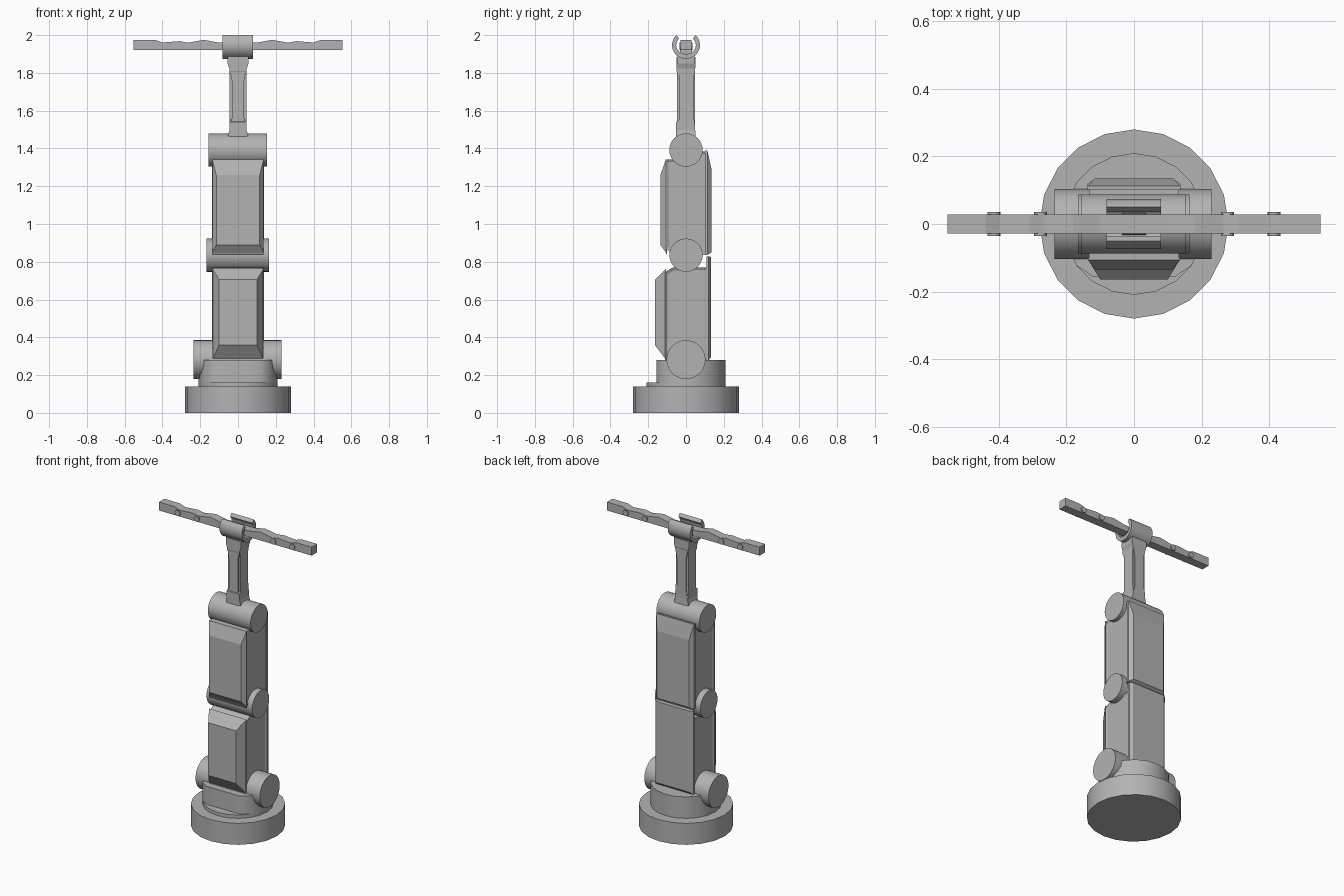
import bpy, bmesh, math

if "Cube" in bpy.data.objects:
    bpy.data.objects.remove(bpy.data.objects["Cube"])

mat = bpy.data.materials.new("plain grey")
mat.diffuse_color = (0.45, 0.45, 0.45, 1)
mat.use_nodes = True
mat.node_tree.nodes["Principled BSDF"].inputs["Base Color"].default_value = mat.diffuse_color


def finish(name, bm, smooth=False):
    bmesh.ops.remove_doubles(bm, verts=bm.verts, dist=1e-5)
    bmesh.ops.recalc_face_normals(bm, faces=bm.faces)
    me = bpy.data.meshes.new(name)
    bm.to_mesh(me)
    bm.free()
    ob = bpy.data.objects.new(name, me)
    bpy.context.collection.objects.link(ob)
    me.materials.append(mat)
    if smooth:
        bpy.ops.object.select_all(action='DESELECT')
        ob.select_set(True)
        bpy.context.view_layer.objects.active = ob
        bpy.ops.object.shade_smooth_by_angle(angle=math.radians(35))
    return ob


def loft(name, rings, smooth=False):
    """Skin equal-length point rings and cap both ends."""
    bm = bmesh.new()
    vs = [[bm.verts.new(p) for p in r] for r in rings]
    n = len(vs[0])
    for a, b in zip(vs, vs[1:]):
        for i in range(n):
            j = (i + 1) % n
            bm.faces.new((a[i], a[j], b[j], b[i]))
    bm.faces.new(vs[0])
    bm.faces.new(vs[-1])
    return finish(name, bm, smooth)


def disc(r, z, front=-9):
    return [(r * math.sin(math.tau * i / 20), max(front, r * math.cos(math.tau * i / 20)), z)
            for i in range(20)]


def x_cyl(name, r, x0, x1, z, n=32):
    ring = [(r * math.cos(math.tau * i / n), z + r * math.sin(math.tau * i / n)) for i in range(n)]
    return loft(name, [[(x, y, h) for y, h in ring] for x in (x0, x1)], True)


def extrude_x(name, prof, x0, x1, smooth=False):
    return loft(name, [[(x, y, z) for y, z in prof] for x in (x0, x1)], smooth)


def extrude_y(name, prof, y0, y1):
    return loft(name, [[(x, y, z) for x, z in prof] for y in (y0, y1)])


def rect(w, z0, z1, y):
    return [(-w, y, z0), (w, y, z0), (w, y, z1), (-w, y, z1)]


def inset_sides(ob, thick, depth):
    """Recess a panel into the left and right faces."""
    bm = bmesh.new()
    bm.from_mesh(ob.data)
    sides = [f for f in bm.faces if abs(f.normal.x) > 0.9]
    bmesh.ops.inset_individual(bm, faces=sides, thickness=thick, depth=-depth)
    bm.to_mesh(ob.data)
    bm.free()


# turntable base, with a flat-fronted collar and low front lip
loft("base", [disc(0.28, 0), disc(0.28, 0.14)], True)
loft("front_lip", [disc(0.21, 0.13), disc(0.21, 0.162)], True)
loft("collar", [disc(0.21, 0.13, -0.155), disc(0.21, 0.28, -0.155)], True)

# hinge barrels
x_cyl("base_hinge", 0.103, -0.235, 0.23, 0.282)
x_cyl("middle_hinge", 0.088, -0.166, 0.164, 0.835)
x_cyl("upper_hinge", 0.088, -0.157, 0.153, 1.392)

# lower arm
lower = extrude_x("lower_arm_body", [(-0.11, 0.28), (0.11, 0.28), (0.11, 0.77),
                                     (-0.07, 0.77), (-0.11, 0.745)], -0.134, 0.134)
inset_sides(lower, 0.018, 0.008)
loft("lower_front_cover", [rect(0.136, 0.28, 0.765, -0.105), rect(0.1, 0.36, 0.705, -0.165)])
loft("lower_back_plate", [rect(0.137, 0.28, 0.828, 0.108), rect(0.137, 0.28, 0.828, 0.12),
                          rect(0.118, 0.295, 0.826, 0.132)])

# upper arm
upper = extrude_x("upper_arm_body", [(-0.105, 0.87), (-0.07, 0.835), (0.11, 0.835),
                                     (0.11, 1.385), (0.07, 1.385), (-0.02, 1.345),
                                     (-0.105, 1.34)], -0.134, 0.134)
inset_sides(upper, 0.018, 0.008)
loft("upper_front_cover", [rect(0.136, 0.836, 1.342, -0.1), rect(0.136, 0.85, 1.342, -0.107),
                           rect(0.115, 0.888, 1.26, -0.135)])
loft("upper_back_plate", [rect(0.137, 0.836, 1.39, 0.1), rect(0.137, 0.836, 1.39, 0.113),
                          rect(0.116, 0.85, 1.29, 0.135)])

# slim wrist column: recessed core and hourglass spine
extrude_x("wrist_core", [(-0.052, 1.46), (0.052, 1.46), (0.045, 1.54), (0.04, 1.58),
                         (0.04, 1.79), (0.05, 1.83), (0.05, 1.885), (-0.05, 1.885),
                         (-0.05, 1.81), (-0.038, 1.79), (-0.038, 1.55), (-0.052, 1.54)],
          -0.046, 0.046)
half = [(0.055, 1.46), (0.042, 1.51), (0.033, 1.56), (0.033, 1.76), (0.042, 1.81),
        (0.055, 1.85), (0.055, 1.888)]
extrude_y("wrist_spine", half + [(-x, z) for x, z in reversed(half)], -0.048, 0.048)

# open-topped clamp around the crossbar
a0, a1, n = math.radians(133), math.radians(407), 28
arc = [a0 + (a1 - a0) * i / n for i in range(n + 1)]
outer = [(0.074 * math.cos(a), 1.947 + 0.073 * math.sin(a)) for a in arc]
inner = [(0.052 * math.cos(a), 1.947 + 0.047 * math.sin(a)) for a in reversed(arc)]
extrude_x("clamp", outer + inner, -0.082, 0.08, True)
extrude_x("clamp_seat", [(-0.035, 1.885), (0.035, 1.885), (0.03, 1.925), (-0.03, 1.925)],
          -0.035, 0.035)

# crossbar with a wavy upper edge, and paired pivot discs
top = [(0.553, 1.975), (0.44, 1.975), (0.4, 1.961), (0.31, 1.968), (0.265, 1.96),
       (0.18, 1.975), (0.1, 1.96)]
bar = top + [(-x, z) for x, z in reversed(top)] + [(-0.553, 1.92), (0.553, 1.92)]
extrude_y("crossbar", bar, -0.028, 0.028)
for side in (-1, 1):
    for x in (0.277, 0.415):
        for face in (-1, 1):
            ring = [(side * x + 0.019 * math.cos(math.tau * i / 16),
                     1.941 + 0.019 * math.sin(math.tau * i / 16)) for i in range(16)]
            extrude_y("pivot_disc", ring, face * 0.026, face * 0.035)
